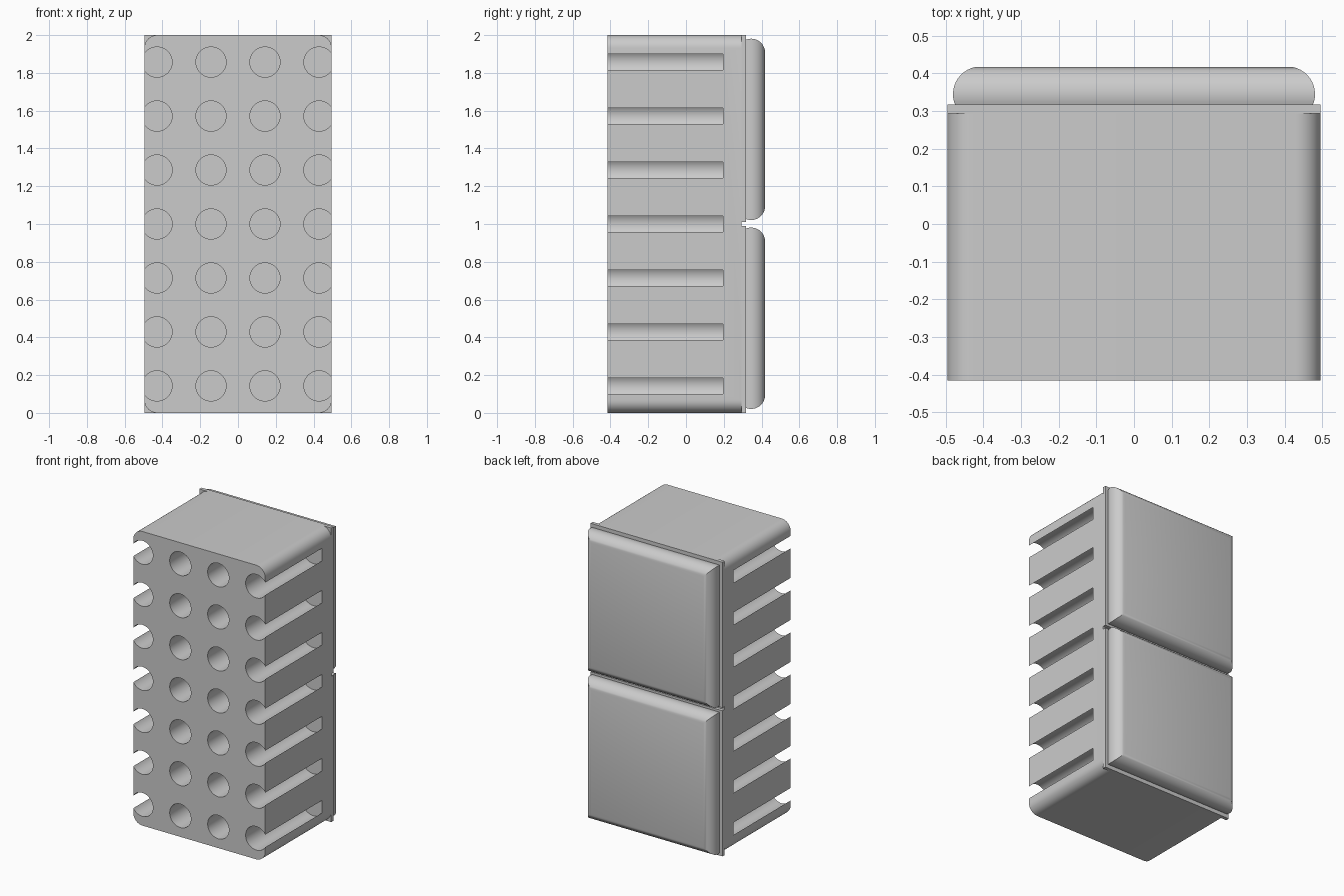
import bpy, bmesh
from math import cos, sin, pi, radians

old = bpy.data.objects.get("Cube")
if old:
    bpy.data.objects.remove(old, do_unlink=True)

grey = bpy.data.materials.new("light_grey")
grey.use_nodes = True
grey.diffuse_color = (0.6, 0.6, 0.6, 1)
grey.node_tree.nodes["Principled BSDF"].inputs["Base Color"].default_value = (0.6, 0.6, 0.6, 1)

HALF_W, FRONT, PLATE_Y, PLATE_BACK, BACK = 0.496, -0.416, 0.293, 0.317, 0.417
PITCH = 2 / 7


def loft(bm, rings):
    """Skin a list of closed point rings and cap both ends."""
    loops = [[bm.verts.new(p) for p in ring] for ring in rings]
    for a, b in zip(loops, loops[1:]):
        for i in range(len(a)):
            j = (i + 1) % len(a)
            bm.faces.new((a[i], a[j], b[j], b[i]))
    bm.faces.new(loops[0][::-1])
    bm.faces.new(loops[-1])


def make(name, bm, smooth=True):
    bmesh.ops.recalc_face_normals(bm, faces=bm.faces[:])
    mesh = bpy.data.meshes.new(name)
    bm.to_mesh(mesh)
    bm.free()
    mesh.materials.append(grey)
    ob = bpy.data.objects.new(name, mesh)
    bpy.context.collection.objects.link(ob)
    if smooth:
        activate(ob)
        bpy.ops.object.shade_smooth_by_angle(angle=radians(25))
    return ob


def activate(ob):
    bpy.ops.object.select_all(action="DESELECT")
    ob.select_set(True)
    bpy.context.view_layer.objects.active = ob


def rect(hx, z0, z1, y):
    return [(-hx, y, z0), (hx, y, z0), (hx, y, z1), (-hx, y, z1)]


def rounded(y, r=0.068, steps=8):
    pts = []
    for k, (sx, sz) in enumerate(((1, 1), (-1, 1), (-1, -1), (1, -1))):
        for i in range(steps + 1):
            a = (k + i / steps) * pi / 2
            pts.append((sx * (HALF_W - r) + r * cos(a), y, 1 + sz * (1 - r) + r * sin(a)))
    return pts


# Main block with long rounded edges
bm = bmesh.new()
loft(bm, [rounded(FRONT), rounded(PLATE_Y + 0.002)])
block = make("body_block", bm, smooth=False)

# Grid of blind holes; the outer columns break through the sides
bm = bmesh.new()
for col in range(4):
    for row in range(7):
        cx, cz = (col - 1.5) * PITCH, (row + 0.5) * PITCH
        ring = [(cx + 0.08 * cos(a), cz + 0.08 * sin(a))
                for a in (2 * pi * i / 40 for i in range(40))]
        loft(bm, [[(x, y, z) for x, z in ring] for y in (FRONT - 0.1, 0.196)])
cutter = make("hole_cutter", bm, smooth=False)
cutter.hide_render = True

activate(block)
mod = block.modifiers.new("holes", "BOOLEAN")
mod.operation = "DIFFERENCE"
mod.solver = "EXACT"
mod.object = cutter
bpy.ops.object.modifier_apply(modifier=mod.name)
bpy.data.objects.remove(cutter, do_unlink=True)
bpy.ops.object.shade_smooth_by_angle(angle=radians(25))

# Square backing plates and mitred, bulging pads, lower and upper
R = 0.0737
for name, base in (("lower", 0), ("upper", 1)):
    z0, z1 = base + 0.01 * base, base + 1 - 0.01 * (1 - base)
    bm = bmesh.new()
    loft(bm, [rect(HALF_W, z0, z1, y) for y in (PLATE_Y, PLATE_BACK)])
    make(name + "_back_plate", bm, smooth=False)

    bm = bmesh.new()
    rings = []
    for i in range(13):
        a = radians(-24 + 102 * i / 12)
        inset = R * (1 - cos(a))
        y = BACK + R * (sin(a) - sin(radians(78)))
        rings.append(rect(0.481 - inset, base + 0.021 + inset, base + 0.981 - inset, y))
    loft(bm, rings)
    make(name + "_back_pad", bm)
